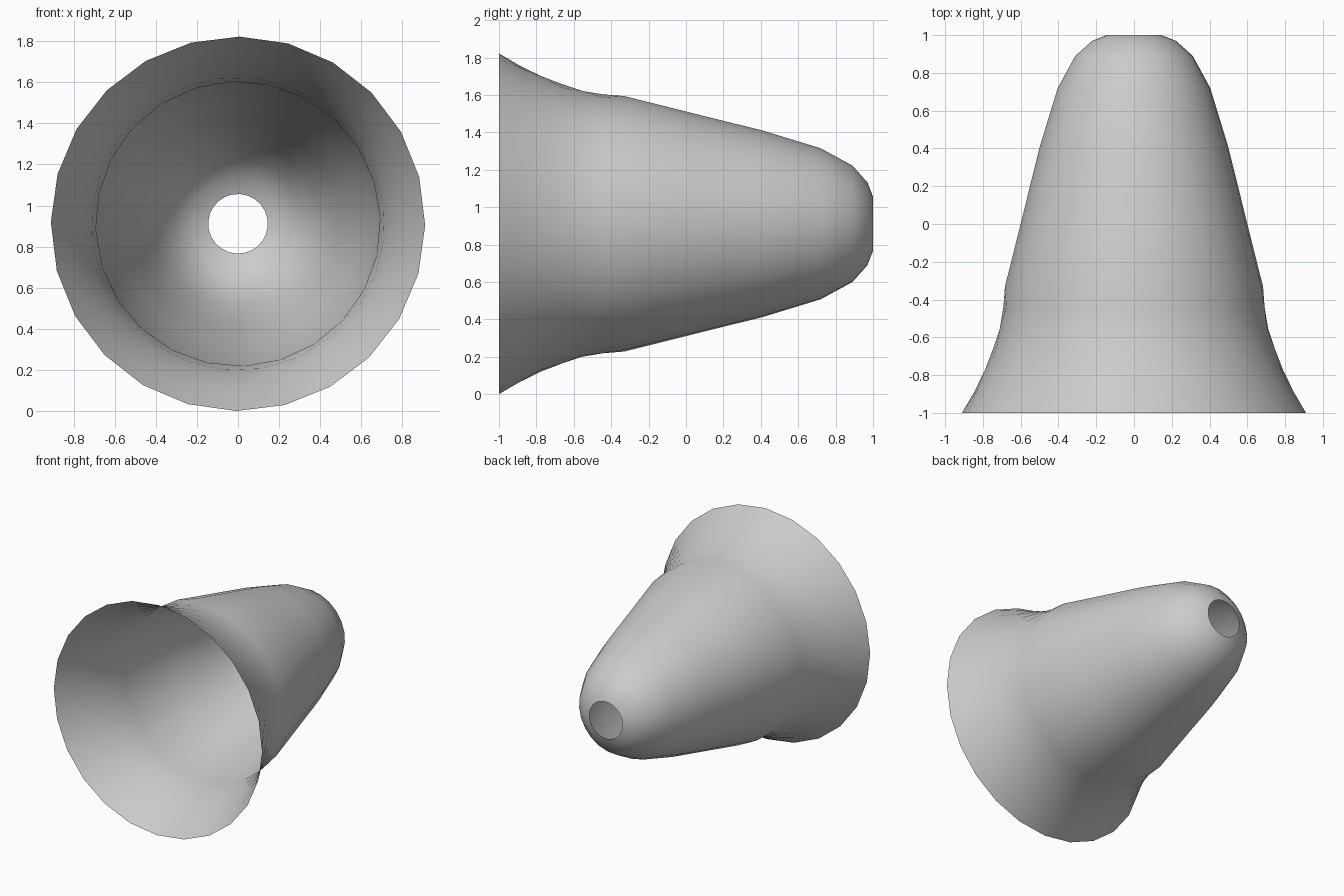
import bpy, bmesh, math

if "Cube" in bpy.data.objects:
    bpy.data.objects.remove(bpy.data.objects["Cube"])

SIDES = 24
CENTRE_Z = 0.911

# Rings along y as (y, radius, twist in degrees): straight twisted ruling for the flared mouth
rings = []
for i in range(7):
    t = i / 6
    x, h = 0.60 * (1 - t), 0.685
    rings.append((-1 + 0.67 * t, math.hypot(x, h), math.degrees(math.atan2(x, h))))
rim_twist = rings[0][2]

# Straight cone and rounded nose
rings += [(0.04, 0.592, 0), (0.41, 0.50, 0), (0.72, 0.405, 0), (0.89, 0.312, 0),
          (0.97, 0.222, 0), (1.0, 0.145, 0)]

bm = bmesh.new()
loops = []
for y, r, twist in rings:
    loop = []
    for k in range(SIDES):
        a = math.radians(twist - rim_twist + 0.5 + 360 * k / SIDES)
        loop.append(bm.verts.new((r * math.sin(a), y, CENTRE_Z + r * math.cos(a))))
    loops.append(loop)

# Open shell: skin between neighbouring rings, both ends left open
for a, b in zip(loops, loops[1:]):
    for k in range(SIDES):
        n = (k + 1) % SIDES
        bm.faces.new((a[k], b[k], b[n], a[n]))
bmesh.ops.recalc_face_normals(bm, faces=bm.faces)
# Make normals face outward
f = bm.faces[0]
c = f.calc_center_median()
if f.normal.x * c.x + f.normal.z * (c.z - CENTRE_Z) < 0:
    bmesh.ops.reverse_faces(bm, faces=bm.faces)
for f in bm.faces:
    f.smooth = True

mesh = bpy.data.meshes.new("flared_cone_shell")
bm.to_mesh(mesh)
bm.free()
obj = bpy.data.objects.new("flared_cone_shell", mesh)
bpy.context.collection.objects.link(obj)
